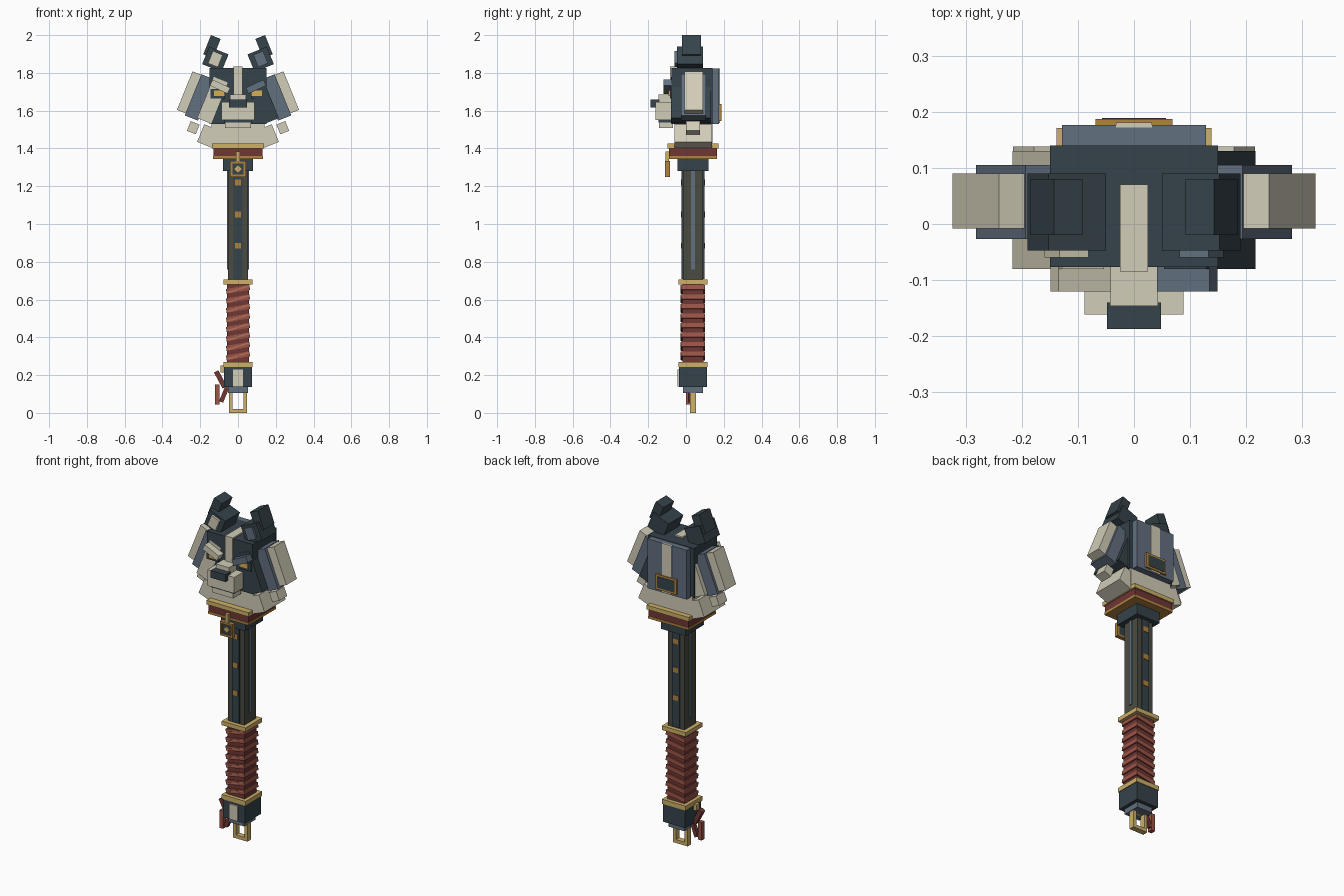
import bpy
import bmesh
import math
from mathutils import Matrix

cube = bpy.data.objects.get("Cube")
if cube:
    bpy.data.objects.remove(cube, do_unlink=True)


def make_mat(name, hex_code):
    srgb = [int(hex_code[i:i + 2], 16) / 255 for i in (0, 2, 4)]
    lin = [c / 12.92 if c <= 0.04045 else ((c + 0.055) / 1.055) ** 2.4 for c in srgb]
    m = bpy.data.materials.new(name)
    m.use_nodes = True
    m.diffuse_color = (*lin, 1)
    bsdf = m.node_tree.nodes["Principled BSDF"]
    bsdf.inputs["Base Color"].default_value = (*lin, 1)
    bsdf.inputs["Roughness"].default_value = 0.8
    return m


DARK = make_mat("dark slate", "35434A")
SLATE = make_mat("blue grey", "627080")
CREAM = make_mat("cream fur", "D2CDB8")
GOLD = make_mat("pale gold", "CDB06A")
BRONZE = make_mat("bronze", "B0833F")
MAROON = make_mat("dark red leather", "6F3735")
RED = make_mat("red leather", "9C5548")
SALMON = make_mat("light red cord", "B97259")
OLIVE = make_mat("dark olive", "4A4B40")
AMBER = make_mat("amber", "D9AE55")

YC = 0.037  # depth of the shaft axis


def box(name, mat, x, y, z, tilt=0):
    """Box from (min, max) ranges, tilted in degrees about its own y axis."""
    mesh = bpy.data.meshes.new(name)
    bm = bmesh.new()
    size = [b - a for a, b in (x, y, z)]
    bmesh.ops.create_cube(bm, size=1, matrix=Matrix.Diagonal((*size, 1)))
    bm.to_mesh(mesh)
    bm.free()
    mesh.materials.append(mat)
    ob = bpy.data.objects.new(name, mesh)
    ob.location = [(a + b) / 2 for a, b in (x, y, z)]
    ob.rotation_euler.y = math.radians(tilt)
    bpy.context.collection.objects.link(ob)
    return ob


def column(name, mat, half_x, half_y, z):
    """Box centred on the shaft axis."""
    return box(name, mat, (-half_x, half_x), (YC - half_y, YC + half_y), z)


def pair(name, mat_left, mat_right, cx, cz, w, h, y, tilt=0):
    """Mirrored boxes, with a colour for each side."""
    for side, s, mat in (("left", 1, mat_left), ("right", -1, mat_right)):
        box(f"{side}_{name}", mat, (s * cx - w / 2, s * cx + w / 2), y,
            (cz - h / 2, cz + h / 2), -s * tilt)


def frame(name, mat, half, y, z, t):
    """Rectangular frame of four bars."""
    for s in (-1, 1):
        box(name + "_side", mat, tuple(sorted((s * half, s * (half - t)))), y, z)
    box(name + "_bottom", mat, (-half + t, half - t), y, (z[0], z[0] + t))
    box(name + "_top", mat, (-half + t, half - t), y, (z[1] - t, z[1]))


# Pommel and hanging ring
frame("pommel_ring", GOLD, 0.048, (0.02, 0.053), (0.0, 0.125), 0.02)
column("pommel_foot", SLATE, 0.052, 0.053, (0.105, 0.14))
column("pommel", DARK, 0.073, 0.075, (0.137, 0.245))
box("pommel_plate", CREAM, (-0.027, 0.027), (-0.045, -0.037), (0.14, 0.23))
column("pommel_collar", GOLD, 0.078, 0.078, (0.243, 0.27))

# Leather tassel
box("tassel_knot", GOLD, (-0.093, -0.07), (0.005, 0.035), (0.215, 0.25))
box("tassel_upper", MAROON, (-0.106, -0.08), (0.0, 0.03), (0.13, 0.225), -28)
box("tassel_inner", MAROON, (-0.085, -0.062), (0.01, 0.032), (0.055, 0.14), 22)
box("tassel_tail", RED, (-0.122, -0.098), (0.0, 0.028), (0.045, 0.15))

# Grip with slanted wraps
column("grip_core", MAROON, 0.057, 0.056, (0.27, 0.685))
for i in range(8):
    z = 0.302 + i * 0.0503
    box("grip_wrap", RED, (-0.063, 0.063), (YC - 0.063, YC + 0.063),
        (z - 0.013, z + 0.013), -10)
    box("grip_cord", SALMON, (-0.06, 0.06), (YC - 0.066, YC - 0.058),
        (z - 0.004, z + 0.004), -18)
column("grip_collar", GOLD, 0.078, 0.078, (0.68, 0.705))

# Shaft with panels and studs
column("shaft", OLIVE, 0.053, 0.054, (0.70, 1.29))
for s in (-1, 1):
    yf = YC + s * 0.056
    box("shaft_panel", DARK, (-0.024, 0.024), (yf - 0.004, yf + 0.004), (0.71, 1.29))
    for z in (0.885, 1.05, 1.22):
        box("shaft_stud", BRONZE, (-0.016, 0.016), (yf - 0.007, yf + 0.007),
            (z - 0.015, z + 0.015))
    xf = s * 0.054
    box("shaft_side_strip", SLATE, (xf - 0.004, xf + 0.004),
        (YC - 0.01, YC + 0.01), (0.76, 1.29))

# Neck collar
column("neck_block", DARK, 0.08, 0.082, (1.28, 1.35))
column("neck_lower_trim", BRONZE, 0.132, 0.128, (1.345, 1.36))
column("neck_band", MAROON, 0.13, 0.126, (1.36, 1.402))
column("neck_upper_trim", GOLD, 0.138, 0.134, (1.40, 1.425))

# Medallion
box("medallion_strap", GOLD, (-0.011, 0.011), (-0.108, -0.09), (1.32, 1.385))
frame("medallion_frame", BRONZE, 0.042, (-0.11, -0.086), (1.25, 1.333), 0.012)
box("medallion_face", DARK, (-0.032, 0.032), (-0.103, -0.088), (1.26, 1.323))
box("medallion_diamond", GOLD, (-0.014, 0.014), (-0.11, -0.1), (1.278, 1.306), 45)

# Neck fur
box("fur_center", CREAM, (-0.14, 0.14), (-0.06, 0.14), (1.42, 1.535))
pair("fur_side", CREAM, CREAM, 0.137, 1.457, 0.13, 0.10, (-0.06, 0.138), 22)
pair("fur_tuft", CREAM, CREAM, 0.237, 1.51, 0.05, 0.055, (0.0, 0.075), 22)

# Skull, crest and layered cheeks
box("skull", DARK, (-0.15, 0.15), (-0.077, 0.14), (1.53, 1.825))
box("crest_top", CREAM, (-0.025, 0.025), (-0.085, 0.07), (1.82, 1.833))
box("crest_front", CREAM, (-0.025, 0.025), (-0.085, -0.07), (1.66, 1.833))
pair("cheek_inner", DARK, CREAM, 0.135, 1.655, 0.08, 0.235, (-0.08, 0.13), 22)
pair("cheek_middle", SLATE, SLATE, 0.203, 1.67, 0.075, 0.235, (-0.027, 0.105), 22)
pair("cheek_outer", CREAM, CREAM, 0.254, 1.695, 0.06, 0.22, (-0.008, 0.09), 22)

# Ears
pair("ear_base", DARK, DARK, 0.12, 1.872, 0.11, 0.10, (-0.047, 0.09), 22)
pair("ear_tip", DARK, DARK, 0.138, 1.939, 0.055, 0.11, (-0.02, 0.08), 22)
pair("ear_inner", SLATE, CREAM, 0.12, 1.873, 0.056, 0.07, (-0.06, -0.045), 22)

# Eyes and brows
pair("eye_socket", DARK, DARK, 0.107, 1.69, 0.078, 0.05, (-0.086, -0.075))
pair("eye", AMBER, AMBER, 0.1, 1.692, 0.056, 0.03, (-0.092, -0.084))
pair("brow", SLATE, CREAM, 0.095, 1.727, 0.103, 0.035, (-0.12, -0.07), 25)

# Muzzle
box("nose_bridge", CREAM, (-0.043, 0.043), (-0.146, -0.07), (1.64, 1.685))
box("muzzle", CREAM, (-0.088, 0.088), (-0.161, -0.07), (1.55, 1.645))
box("nose", DARK, (-0.048, 0.048), (-0.187, -0.14), (1.617, 1.66))
box("mouth", DARK, (-0.075, 0.075), (-0.145, -0.07), (1.538, 1.552))
box("chin", CREAM, (-0.068, 0.068), (-0.142, -0.07), (1.508, 1.54))

# Back plate with strap and buckle
box("back_plate", SLATE, (-0.128, 0.128), (0.135, 0.176), (1.53, 1.822))
box("back_strap", CREAM, (-0.032, 0.032), (0.172, 0.181), (1.535, 1.824))
frame("buckle", BRONZE, 0.069, (0.174, 0.187), (1.545, 1.635), 0.013)
box("buckle_face", DARK, (-0.057, 0.057), (0.174, 0.189), (1.557, 1.623))
